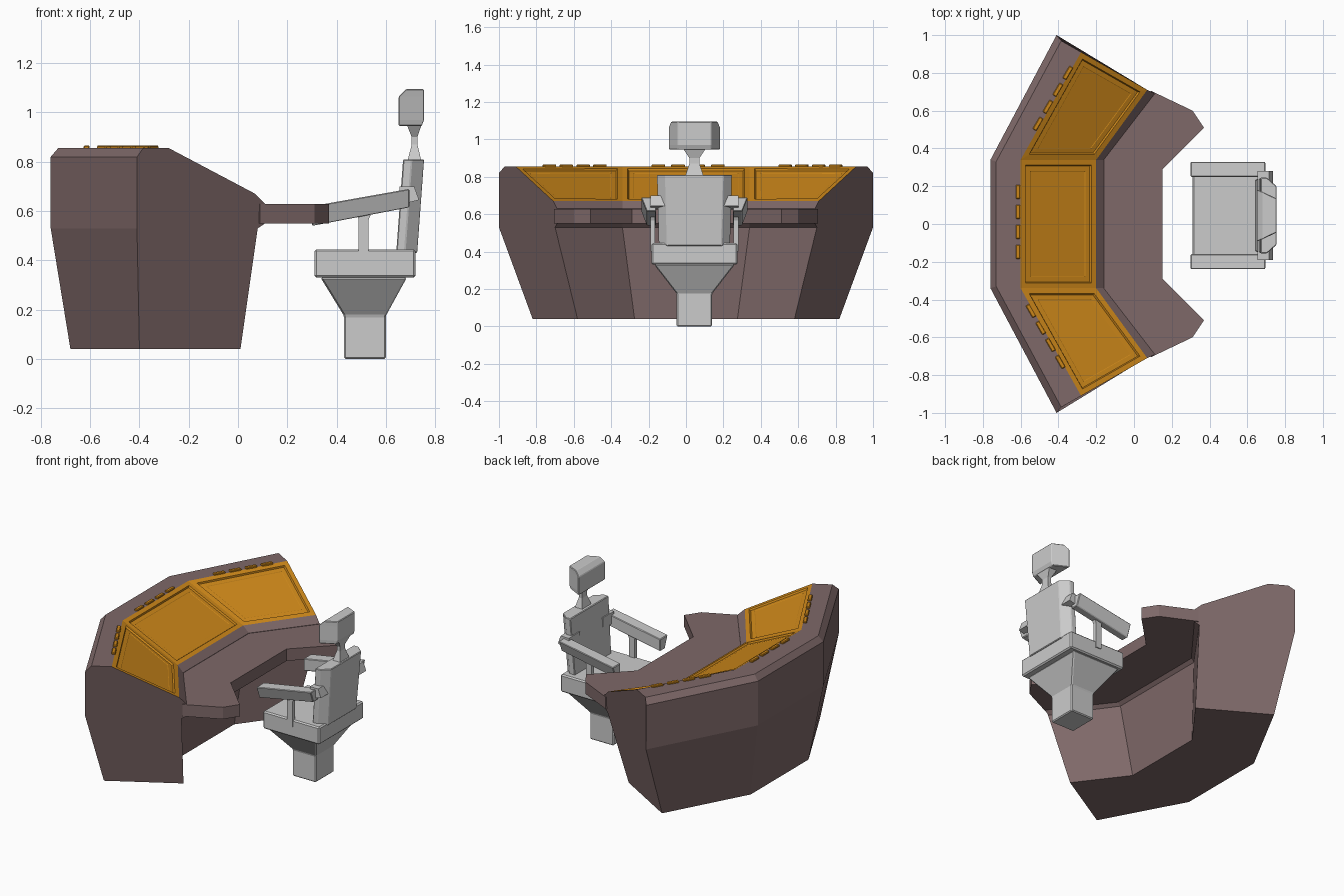
import bpy, bmesh
from mathutils import Vector

if "Cube" in bpy.data.objects:
    bpy.data.objects.remove(bpy.data.objects["Cube"])


def material(name, rgb):
    m = bpy.data.materials.new(name)
    m.diffuse_color = (*rgb, 1)
    m.use_nodes = True
    m.node_tree.nodes["Principled BSDF"].inputs["Base Color"].default_value = m.diffuse_color
    return m


BROWN = material("console_brown", (0.21, 0.14, 0.14))
ORANGE = material("panel_orange", (0.60, 0.24, 0.01))
CY = 0.045  # chair centre line in y


def finish(name, bm, mats=(), bevel=0):
    bmesh.ops.recalc_face_normals(bm, faces=bm.faces)
    me = bpy.data.meshes.new(name)
    bm.to_mesh(me)
    bm.free()
    ob = bpy.data.objects.new(name, me)
    bpy.context.collection.objects.link(ob)
    for m in mats:
        me.materials.append(m)
    if bevel:
        b = ob.modifiers.new("bevel", 'BEVEL')
        b.width, b.segments, b.limit_method = bevel, 1, 'ANGLE'
    return ob


def loft_bm(rings):
    """Bridge equal-length point rings and cap both ends."""
    bm = bmesh.new()
    vs = [[bm.verts.new(p) for p in r] for r in rings]
    n = len(rings[0])
    sides = [[bm.faces.new((a[i], a[(i + 1) % n], b[(i + 1) % n], b[i])) for i in range(n)]
             for a, b in zip(vs, vs[1:])]
    bm.faces.new(vs[0])
    bm.faces.new(vs[-1])
    bmesh.ops.recalc_face_normals(bm, faces=bm.faces)
    return bm, sides


def loft(name, rings, mats=(), bevel=0):
    return finish(name, loft_bm(rings)[0], mats, bevel)


def rect(x0, x1, hw, z, rear=None):
    """Horizontal chair section; rear = half width of the +x edge."""
    r = hw if rear is None else rear
    return [(x0, CY - hw, z), (x1, CY - r, z), (x1, CY + r, z), (x0, CY + hw, z)]


def flip(ring):
    return [(x, -y, z) for x, y, z in ring]


# Console body: cross-sections at the end and at the bend, mirrored
end = [(-.40, .82, .04), (-.41, 1.0, .53), (-.41, 1.0, .82), (-.385, .97, .855),
       (-.28, .91, .855), (.07, .71, .67), (.11, .69, .63), (.11, .69, .55),
       (.08, .70, .53), (.01, .58, .04)]
bend = [(-.68, .30, .04), (-.76, .34, .53), (-.76, .34, .82), (-.73, .33, .855),
        (-.60, .34, .855), (-.20, .34, .67), (-.16, .34, .63), (-.16, .34, .55),
        (-.18, .34, .53), (-.22, .275, .04)]
bm, sides = loft_bm([end, bend, flip(bend), flip(end)])

# Recessed orange screens on the sloped faces
screens = [s[4] for s in sides]
for f in screens:
    f.material_index = 1
for thick, depth in ((.028, 0), (.006, -.010), (.025, 0), (.003, -.002)):
    for f in screens:
        r = bmesh.ops.inset_individual(bm, faces=[f], thickness=thick, depth=depth,
                                       use_even_offset=True)
        for g in r["faces"]:
            g.material_index = 1
finish("console_body", bm, (BROWN, ORANGE))

# Desk shelf with two pointed wings
half = [(-.17, .34), (.09, .705), (.31, .60), (.37, .51), (.15, .29)]
outline = half + [(x, -y) for x, y in reversed(half)]
outline = half[::-1][::-1] and (
    [(x, y) for x, y in half] + [(x, -y) for x, y in reversed(half)])
loft("desk_shelf", [[(x, y, .55) for x, y in outline], [(x, y, .628) for x, y in outline]],
     (BROWN,))


# Button rows behind each screen
def buttons(name, start, stop, count=4):
    a, b = Vector(start), Vector(stop)
    d = (b - a).normalized()
    side = Vector((-d.y, d.x))
    for i in range(count):
        c = a.lerp(b, i / (count - 1))
        ps = [c + d * u * .037 + side * v * .012 for u, v in ((-1, -1), (1, -1), (1, 1), (-1, 1))]
        loft(f"{name}_{i + 1}", [[(p.x, p.y, z) for p in ps] for z in (.84, .866)],
             (ORANGE,), .004)


buttons("centre_button", (-.614, -.148), (-.614, .17))
buttons("left_button", (-.545, -.46), (-.39, -.73))
buttons("right_button", (-.508, .53), (-.35, .80))

# Chair pedestal and seat
loft("chair_pedestal", [rect(.43, .60, .095, 0), rect(.43, .60, .095, .175),
                        rect(.335, .685, .215, .33)], bevel=.006)
loft("chair_seat", [rect(.31, .72, .23, .33), rect(.31, .72, .23, .445)], bevel=.008)

# Backrest with chamfered rear, leaning back
def back_ring(x, z, hw):
    return [(x, CY - hw, z), (x + .035, CY - hw, z), (x + .085, CY - hw + .045, z),
            (x + .085, CY + hw - .045, z), (x + .035, CY + hw, z), (x, CY + hw, z)]


loft("chair_back", [back_ring(.642, .43, .19), back_ring(.67, .81, .20)], bevel=.004)

# Neck and headrest
loft("headrest_neck", [rect(.687, .745, .05, .80), rect(.705, .728, .027, .87),
                       rect(.705, .728, .027, .90), rect(.685, .745, .06, .95)])
loft("headrest", [rect(.652, .745, .138, .945, .09), rect(.652, .755, .138, .97, .09),
                  rect(.652, .755, .138, 1.065, .09), rect(.682, .755, .125, 1.095, .09)],
     bevel=.004)

# Armrests, posts and side brackets, mirrored about the chair centre
for label, s in (("left", -1), ("right", 1)):
    def bar(x, zt, zb):
        return [(x, CY + s * o, z) for o, z in ((.205, zt), (.285, zt), (.255, zb), (.205, zb))]
    loft(f"{label}_armrest", [bar(.30, .62, .54), bar(.695, .69, .615)], bevel=.004)

    def post(x0, x1, z):
        return [(x0, CY + s * .21, z), (x1, CY + s * .21, z),
                (x1, CY + s * .236, z), (x0, CY + s * .236, z)]
    loft(f"{label}_arm_post", [post(.49, .53, .40), post(.49, .53, .565), post(.475, .545, .60)])
    bracket = [(.655, .625), (.735, .645), (.715, .70), (.655, .70)]
    loft(f"{label}_arm_bracket", [[(x, CY + s * o, z) for x, z in bracket] for o in (.12, .235)])
